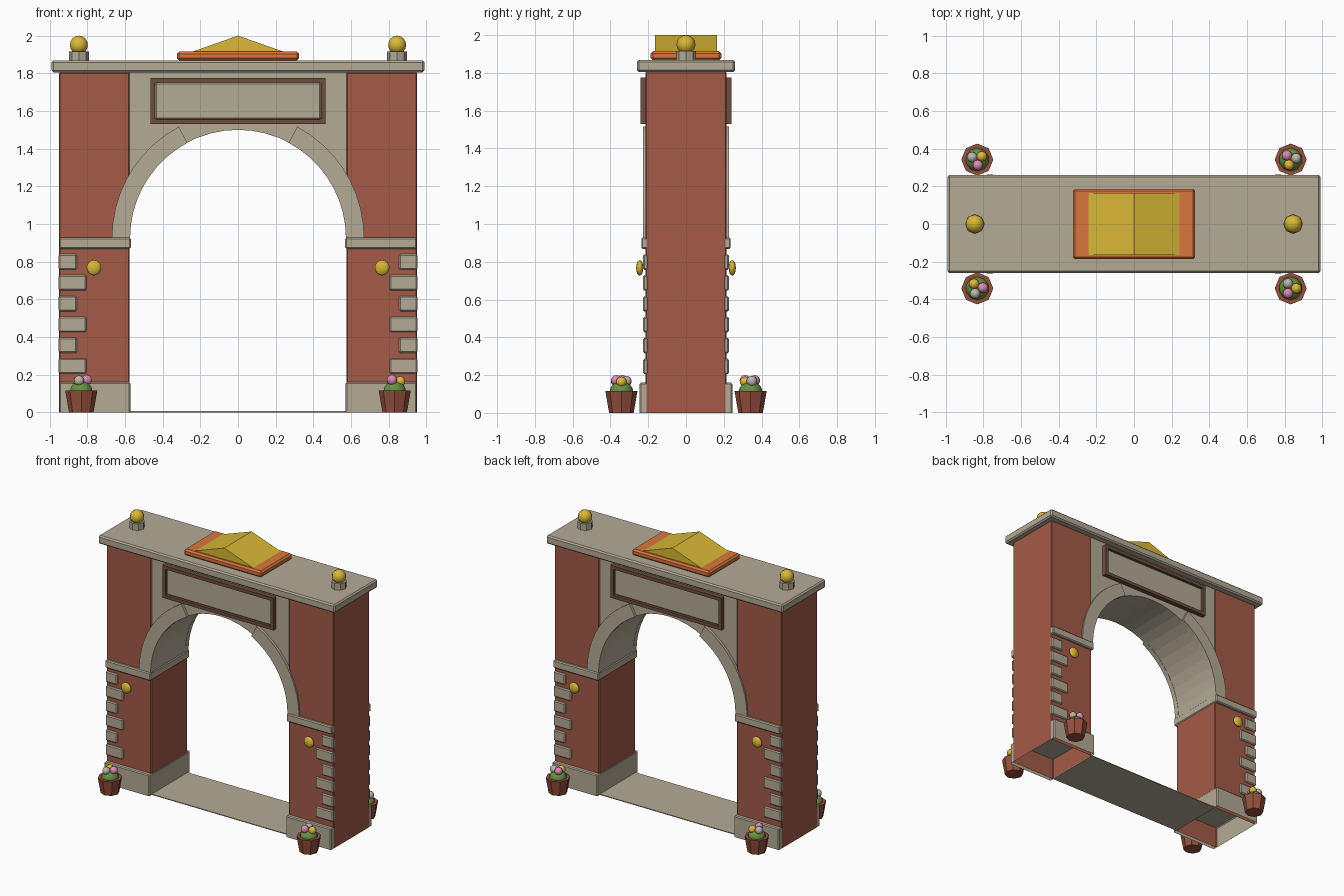
import bpy, bmesh, math
from mathutils import Matrix, Vector

cube = bpy.data.objects.get("Cube")
if cube:
    bpy.data.objects.remove(cube, do_unlink=True)


def material(name, rgb):
    lin = [((c / 255 + 0.055) / 1.055) ** 2.4 for c in rgb] + [1]
    m = bpy.data.materials.new(name)
    m.use_nodes = True
    m.diffuse_color = lin
    m.node_tree.nodes["Principled BSDF"].inputs["Base Color"].default_value = lin
    return m


BRICK = material("red brick", (164, 91, 71))
STONE = material("pale stone", (180, 171, 150))
GOLD = material("gold", (217, 184, 55))
ORANGE = material("orange tile", (217, 118, 61))
WOOD = material("brown wood", (112, 77, 61))
CLAY = material("terracotta", (150, 80, 61))
LEAF = material("leaf green", (102, 146, 66))
PINK = material("pink petals", (224, 140, 182))
WHITE = material("pale petals", (190, 184, 172))
YELLOW = material("yellow petals", (228, 184, 60))


def finish(bm, name, mat, bevel=0, smooth=False):
    bmesh.ops.recalc_face_normals(bm, faces=bm.faces)
    me = bpy.data.meshes.new(name)
    bm.to_mesh(me)
    bm.free()
    me.materials.append(mat)
    for p in me.polygons:
        p.use_smooth = smooth
    ob = bpy.data.objects.new(name, me)
    bpy.context.collection.objects.link(ob)
    if bevel:
        mod = ob.modifiers.new("Bevel", "BEVEL")
        mod.width, mod.segments = bevel, 1
    return ob


def box(name, mat, x, y, z, bevel=0.007, open_bottom=False):
    """Box from sorted or unsorted (min, max) ranges."""
    bm = bmesh.new()
    mid = Vector([sum(r) / 2 for r in (x, y, z)])
    size = [abs(r[1] - r[0]) for r in (x, y, z)]
    bmesh.ops.create_cube(bm, size=1, matrix=Matrix.Translation(mid) @ Matrix.Diagonal((*size, 1)))
    if open_bottom:
        low = [f for f in bm.faces if f.calc_center_median().z < min(z) + 1e-4]
        bmesh.ops.delete(bm, geom=low, context="FACES_ONLY")
    return finish(bm, name, mat, bevel)


def prism(name, mat, points, y0, y1):
    """Extrude an (x, z) outline along y."""
    bm = bmesh.new()
    face = bm.faces.new([bm.verts.new((px, y0, pz)) for px, pz in points])
    new = bmesh.ops.extrude_face_region(bm, geom=[face])["geom"]
    bmesh.ops.translate(bm, vec=(0, y1 - y0, 0), verts=[v for v in new if isinstance(v, bmesh.types.BMVert)])
    return finish(bm, name, mat)


def ball(name, mat, loc, scale):
    bm = bmesh.new()
    bmesh.ops.create_uvsphere(bm, u_segments=10, v_segments=8, radius=1,
                              matrix=Matrix.Translation(loc) @ Matrix.Diagonal((*scale, 1)))
    return finish(bm, name, mat, smooth=True)


def octagon(name, mat, x, y, z0, z1, r0, r1):
    bm = bmesh.new()
    bmesh.ops.create_cone(bm, cap_ends=True, segments=8, radius1=r0, radius2=r1, depth=z1 - z0,
                          matrix=Matrix.Translation((x, y, (z0 + z1) / 2)))
    return finish(bm, name, mat)


def arc(radius, a0, a1, steps):
    angles = [math.radians(a0 + (a1 - a0) * i / steps) for i in range(steps + 1)]
    return [(radius * math.cos(a), SPRING + radius * math.sin(a)) for a in angles]


SPRING, RADIUS = 0.925, 0.575
SIDES = (("left", 1), ("right", -1))
FACES = (("front", -1), ("back", 1))

# Arched wall and threshold
prism("arch_wall", STONE, arc(RADIUS, 0, 180, 24)
      + [(-0.62, SPRING), (-0.62, 1.81), (0.62, 1.81), (0.62, SPRING)], -0.207, 0.207)
box("threshold", STONE, (-0.575, 0.575), (-0.215, 0.215), (0, 0.006), 0)

# Cornice and roof ornament
box("cornice", STONE, (-0.99, 0.99), (-0.26, 0.26), (1.805, 1.868), 0.01)
box("ornament_base", ORANGE, (-0.325, 0.325), (-0.187, 0.187), (1.868, 1.915), 0.012)
prism("ornament_gable", GOLD, [(-0.25, 1.912), (0.25, 1.912), (0, 2.0)], -0.164, 0.164)

for side, s in SIDES:
    # Pier with its plinth and impost
    box(side + "_pier", BRICK, (s * 0.575, s * 0.95), (-0.215, 0.215), (0, 1.806), 0.006, True)
    box(side + "_plinth", STONE, (s * 0.571, s * 0.949), (-0.245, 0.245), (0, 0.16), 0.007, True)
    box(side + "_impost", STONE, (s * 0.569, s * 0.949), (-0.236, 0.236), (0.868, 0.928))

    # Finial
    octagon(side + "_finial_base", STONE, s * 0.845, 0, 1.865, 1.917, 0.053, 0.053)
    ball(side + "_finial_ball", GOLD, (s * 0.845, 0, 1.95), (0.05,) * 3)

    for face, f in FACES:
        tag = side + "_" + face
        # Corner stones, long and short in turn
        for i in range(6):
            z = 0.205 + 0.1105 * i
            inner = 0.855 if i % 2 else 0.805
            box(f"{tag}_quoin_{i + 1}", STONE, (s * inner, s * 0.952), (f * 0.2, f * 0.227), (z, z + 0.082))

        # Raised arch band, stopping either side of the sign
        outline = arc(0.573, 0, 62, 9) + arc(0.67, 62, 0, 9)
        prism(tag + "_arch_band", STONE, [(s * px, pz) for px, pz in outline], f * 0.19, f * 0.227)

        # Round boss
        ball(tag + "_boss", GOLD, (s * 0.765, f * 0.245, 0.768), (0.041, 0.019, 0.041))

        # Flower pot
        cx, cy = s * 0.832, f * 0.342
        octagon(tag + "_pot", CLAY, cx, cy, 0, 0.115, 0.065, 0.085)
        ball(tag + "_leaves", LEAF, (cx, cy, 0.115), (0.062, 0.062, 0.05))
        turn = {(1, -1): 0, (-1, -1): 2.2, (1, 1): 4.4, (-1, 1): 0.6}[s, f]
        for k, (label, mat) in enumerate((("yellow", YELLOW), ("pale", WHITE), ("pink", PINK))):
            a = turn + k * 2.1
            ball(f"{tag}_{label}_flower", mat,
                 (cx + 0.03 * math.cos(a), cy + 0.03 * math.sin(a), 0.164 + 0.004 * k), (0.028,) * 3)

# Framed sign panel on each face
for face, f in FACES:
    depth = (f * 0.2, f * 0.241)
    for name, z in (("top", (1.75, 1.775)), ("bottom", (1.53, 1.555))):
        box(f"{face}_sign_frame_{name}", WOOD, (-0.465, 0.465), depth, z, 0)
    for side, s in SIDES:
        box(f"{face}_sign_frame_{side}", WOOD, (s * 0.44, s * 0.465), depth, (1.555, 1.75), 0)
    box(face + "_sign_panel", STONE, (-0.44, 0.44), (f * 0.2, f * 0.227), (1.555, 1.75))
